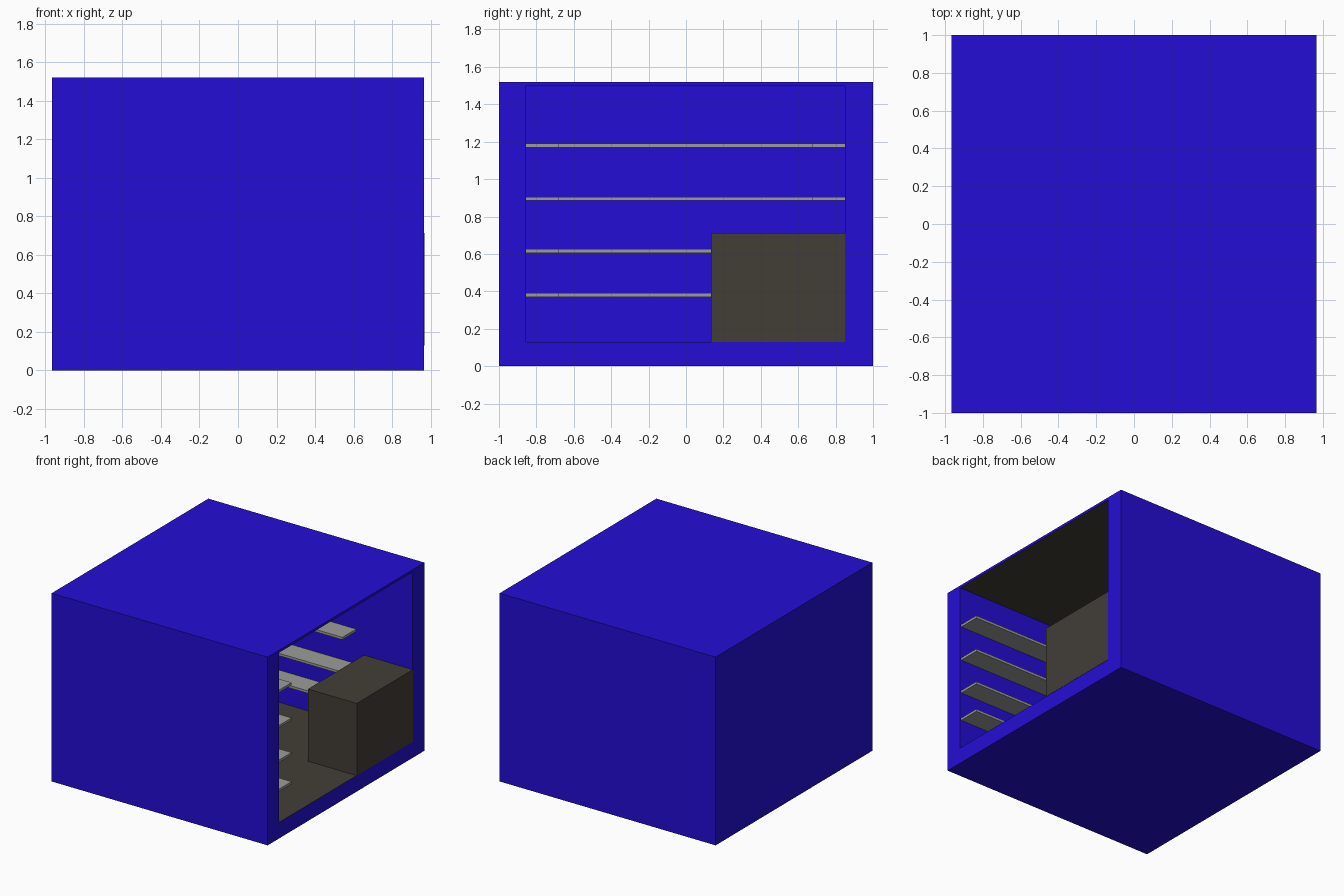
import bpy, bmesh

if "Cube" in bpy.data.objects:
    bpy.data.objects.remove(bpy.data.objects["Cube"])


def material(name, r, g, b):
    m = bpy.data.materials.new(name)
    m.diffuse_color = (r, g, b, 1)
    m.use_nodes = True
    m.node_tree.nodes["Principled BSDF"].inputs["Base Color"].default_value = m.diffuse_color
    return m


BLUE = material("blue", 0.0176, 0.004, 0.66)
BROWN = material("dark_brown_grey", 0.0545, 0.0467, 0.0369)
GREY = material("shelf_grey", 0.33, 0.33, 0.31)


def finish(name, bm, mats):
    bmesh.ops.recalc_face_normals(bm, faces=bm.faces)
    me = bpy.data.meshes.new(name)
    bm.to_mesh(me)
    bm.free()
    for m in mats:
        me.materials.append(m)
    ob = bpy.data.objects.new(name, me)
    bpy.context.collection.objects.link(ob)
    return ob


def prism(name, pts, z0, z1, mat):
    """Extrude a plan outline from z0 to z1."""
    bm = bmesh.new()
    f = bm.faces.new([bm.verts.new((x, y, z0)) for x, y in pts])
    g = bmesh.ops.extrude_face_region(bm, geom=[f])["geom"]
    vs = [v for v in g if isinstance(v, bmesh.types.BMVert)]
    bmesh.ops.translate(bm, verts=vs, vec=(0, 0, z1 - z0))
    return finish(name, bm, [mat])


# Main dimensions
X, H = 0.965, 1.52            # half depth, height
Y0, Y1 = -0.855, 0.85         # opening sides
Z0, Z1 = 0.13, 1.5            # opening floor and ceiling
BACK = -0.85                  # inner back wall

# Shell open on the right side: nested rings from outer back to inner back
bm = bmesh.new()
rings = []
for x, ya, yb, za, zb in ((-X, -1, 1, 0, H), (X, -1, 1, 0, H),
                          (X, Y0, Y1, Z0, Z1), (BACK, Y0, Y1, Z0, Z1)):
    rings.append([bm.verts.new((x, y, z))
                  for y, z in ((ya, za), (yb, za), (yb, zb), (ya, zb))])
bm.faces.new(rings[0])
bm.faces.new(rings[3])
for k, (a, b) in enumerate(zip(rings, rings[1:])):
    for i in range(4):
        j = (i + 1) % 4
        f = bm.faces.new((a[i], a[j], b[j], b[i]))
        # interior floor and ceiling are brown
        f.material_index = 1 if k == 2 and i in (0, 2) else 0
finish("cabin_shell", bm, [BLUE, BROWN])

# U-shaped shelves around the three inner walls
D = 0.175
NEAR, FAR = 0.955, 0.46
outline = [(NEAR, Y0), (NEAR, Y0 + D), (BACK + D, Y0 + D), (BACK + D, Y1 - D),
           (FAR, Y1 - D), (FAR, Y1), (BACK, Y1), (BACK, Y0)]
for n, z in enumerate((0.38, 0.615, 0.895, 1.18)):
    prism(f"shelf_{n + 1}", outline, z - 0.01, z + 0.01, GREY)

# Counter block at the opening
prism("counter", [(0.53, 0.135), (0.967, 0.135), (0.967, Y1), (0.53, Y1)],
      Z0, 0.713, BROWN)
